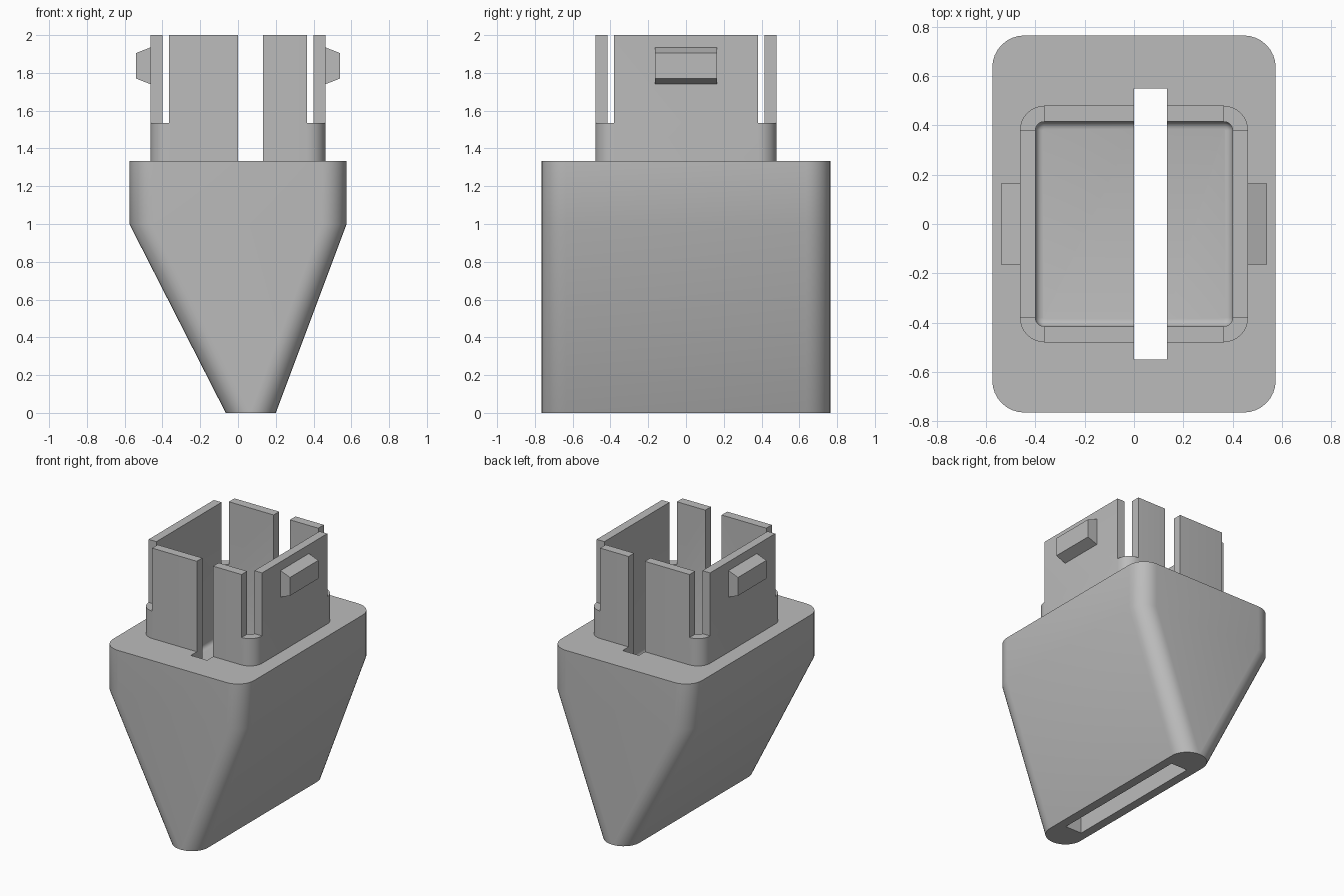
import bpy, bmesh
from math import sin, cos, pi

if "Cube" in bpy.data.objects:
    bpy.data.objects.remove(bpy.data.objects["Cube"])

grey = bpy.data.materials.new("plain_grey")
grey.use_nodes = True
grey.diffuse_color = (0.5, 0.5, 0.5, 1)
grey.node_tree.nodes["Principled BSDF"].inputs["Base Color"].default_value = (0.5, 0.5, 0.5, 1)


def rounded_ring(x0, x1, y, r, z, steps=8):
    """Rounded rectangle from x0 to x1 and -y to y at height z."""
    corners = [(x1 - r, y - r), (x0 + r, y - r), (x0 + r, r - y), (x1 - r, r - y)]
    return [(cx + r * cos(a), cy + r * sin(a), z)
            for i, (cx, cy) in enumerate(corners)
            for a in [(i + k / steps) * pi / 2 for k in range(steps + 1)]]


def loft(name, rings):
    """Skin a stack of equal-length rings and cap both ends."""
    bm = bmesh.new()
    loops = [[bm.verts.new(p) for p in ring] for ring in rings]
    for low, high in zip(loops, loops[1:]):
        for i in range(len(low)):
            j = (i + 1) % len(low)
            bm.faces.new((low[i], low[j], high[j], high[i]))
    bm.faces.new(loops[0][::-1])
    bm.faces.new(loops[-1])
    bmesh.ops.recalc_face_normals(bm, faces=bm.faces)
    mesh = bpy.data.meshes.new(name)
    bm.to_mesh(mesh)
    bm.free()
    mesh.materials.append(grey)
    obj = bpy.data.objects.new(name, mesh)
    bpy.context.collection.objects.link(obj)
    return obj


def box(name, x0, x1, y0, y1, z0, z1):
    return loft(name, [[(x0, y0, z), (x1, y0, z), (x1, y1, z), (x0, y1, z)] for z in (z0, z1)])


def select_only(obj):
    bpy.ops.object.select_all(action='DESELECT')
    obj.select_set(True)
    bpy.context.view_layer.objects.active = obj


def cut(obj, cutter):
    cutter.hide_render = True
    mod = obj.modifiers.new("cut", 'BOOLEAN')
    mod.operation = 'DIFFERENCE'
    mod.solver = 'EXACT'
    mod.object = cutter
    select_only(obj)
    bpy.ops.object.modifier_apply(modifier=mod.name)
    bpy.data.objects.remove(cutter)


# Tapered body, straight shoulder and narrower collar in one skin
housing = loft("housing", [
    rounded_ring(-0.065, 0.2, 0.765, 0.13, 0),
    rounded_ring(-0.575, 0.575, 0.765, 0.13, 1),
    rounded_ring(-0.575, 0.575, 0.765, 0.13, 1.333),
    rounded_ring(-0.463, 0.463, 0.48, 0.1, 1.333),
    rounded_ring(-0.463, 0.463, 0.48, 0.1, 2)])

# Square socket with a filleted floor
fillet = 0.03
rings = []
for k in range(5):
    t = k / 4 * pi / 2
    d = fillet * (1 - sin(t))
    rings.append(rounded_ring(d - 0.4, 0.4 - d, 0.415 - d, 0.035 - d, 1 + fillet * (1 - cos(t))))
rings.append(rounded_ring(-0.4, 0.4, 0.415, 0.035, 2.1))
cut(housing, loft("socket_cutter", rings))

# Open the collar corners so its walls can flex
for sx in (-1, 1):
    for sy in (-1, 1):
        x0, x1 = sorted((sx * 0.365, sx * 0.6))
        y0, y1 = sorted((sy * 0.38, sy * 0.6))
        cut(housing, box("corner_cutter", x0, x1, y0, y1, 1.535, 2.1))

# Blade slot straight through from top to bottom
cut(housing, box("slot_cutter", 0, 0.133, -0.55, 0.55, -0.1, 2.1))

select_only(housing)
bpy.ops.object.shade_smooth_by_angle()

# Bevelled latch lug on each side wall
for name, s in (("left_latch", 1), ("right_latch", -1)):
    profile = [(0.463, 1.74), (0.54, 1.77), (0.54, 1.905), (0.463, 1.935)]
    loft(name, [[(s * x, y, z) for x, z in profile] for y in (-0.165, 0.165)])
